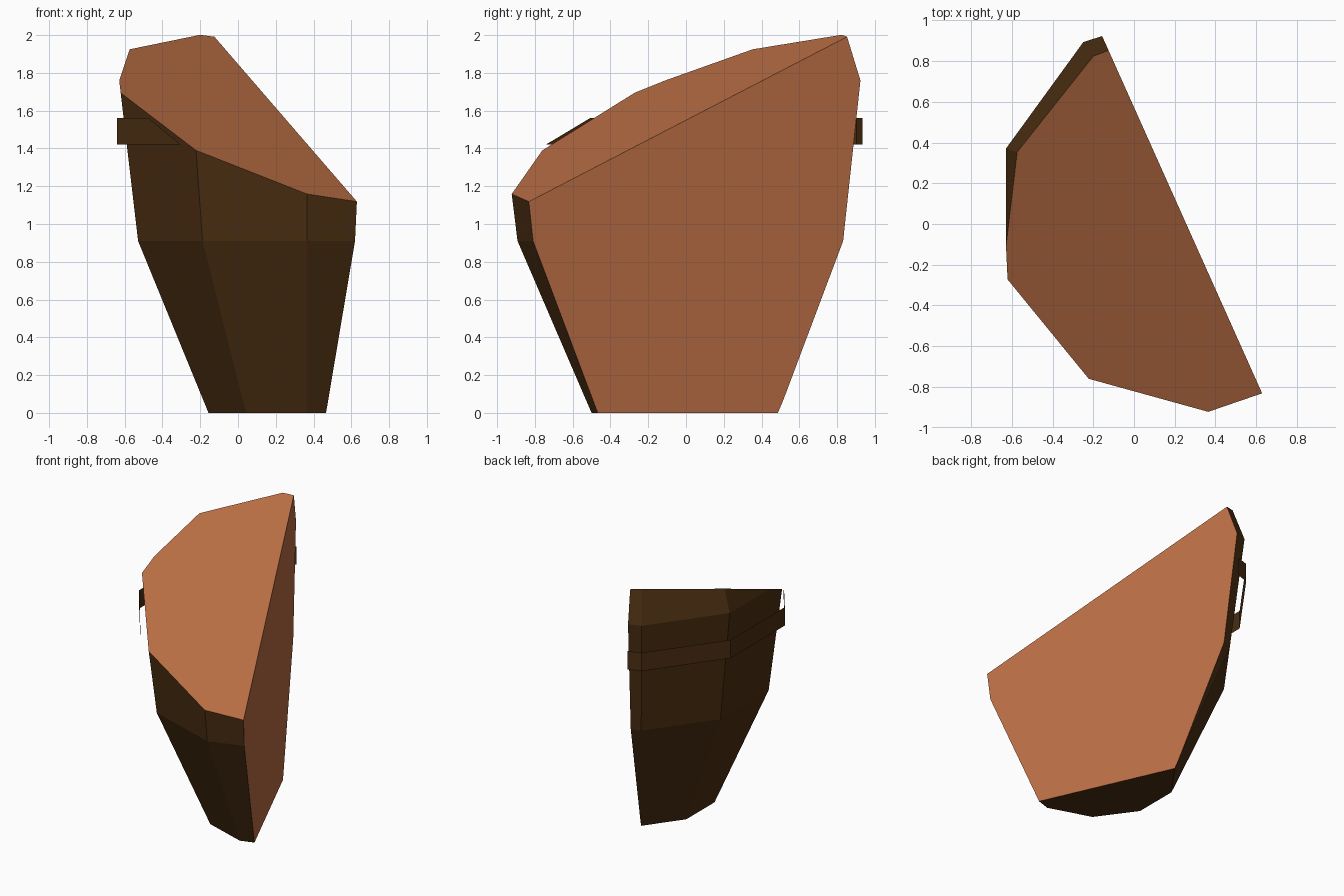
import bpy
import bmesh
import math
from mathutils import Vector

cube = bpy.data.objects.get("Cube")
if cube:
    bpy.data.objects.remove(cube, do_unlink=True)

SIDES = 10
CENTRE = Vector((0.365, 0.048, 0))
# Break planes: a point and the normal pointing to the side removed
SPLIT = (Vector((0.63, -0.833, 0)), Vector((1.753, 0.785, 0)).normalized())
SLANT = (Vector((0, 0, 1.623)), Vector((0.286, -0.39, 1)).normalized())


def material(name, colour):
    mat = bpy.data.materials.new(name)
    mat.use_nodes = True
    mat.diffuse_color = colour
    mat.node_tree.nodes["Principled BSDF"].inputs["Base Color"].default_value = colour
    return mat


dark = material("dark wood", (0.069, 0.027, 0.0056, 1))
raw = material("raw broken wood", (0.49, 0.156, 0.058, 1))


def shell(profile, solid):
    """Ten-sided shell through (radius, height) rings, broken by both planes."""
    bm = bmesh.new()
    rings = []
    for radius, z in profile:
        angles = [math.tau * i / SIDES - math.pi / 2 for i in range(SIDES)]
        rings.append([bm.verts.new(CENTRE + Vector((radius * math.cos(a), radius * math.sin(a), z)))
                      for a in angles])
    for low, high in zip(rings, rings[1:]):
        for i in range(SIDES):
            j = (i + 1) % SIDES
            bm.faces.new((low[i], low[j], high[j], high[i]))
    if solid:
        bm.faces.new(rings[0][::-1])
        bm.faces.new(rings[-1])
    for point, normal in (SPLIT, SLANT):
        bmesh.ops.bisect_plane(bm, geom=bm.verts[:] + bm.edges[:] + bm.faces[:],
                               dist=1e-5, plane_co=point, plane_no=normal, clear_outer=True)
        if solid:
            edges = [e for e in bm.edges if e.is_boundary]
            for face in bmesh.ops.holes_fill(bm, edges=edges, sides=0)["faces"]:
                face.material_index = 1
    if solid:
        bmesh.ops.recalc_face_normals(bm, faces=bm.faces[:])
    return bm


def add_object(name, bm):
    mesh = bpy.data.meshes.new(name)
    bm.to_mesh(mesh)
    bm.free()
    mesh.materials.append(dark)
    mesh.materials.append(raw)
    bpy.context.collection.objects.link(bpy.data.objects.new(name, mesh))


# Solid broken body with raw wood on the two break faces
add_object("broken_barrel", shell([(0.548, 0), (0.94, 0.91), (1.045, 1.76), (0.82, 2.4)], True))
# Thin open band standing just off the staves
add_object("barrel_band", shell([(1.057, 1.42), (1.057, 1.56)], False))
